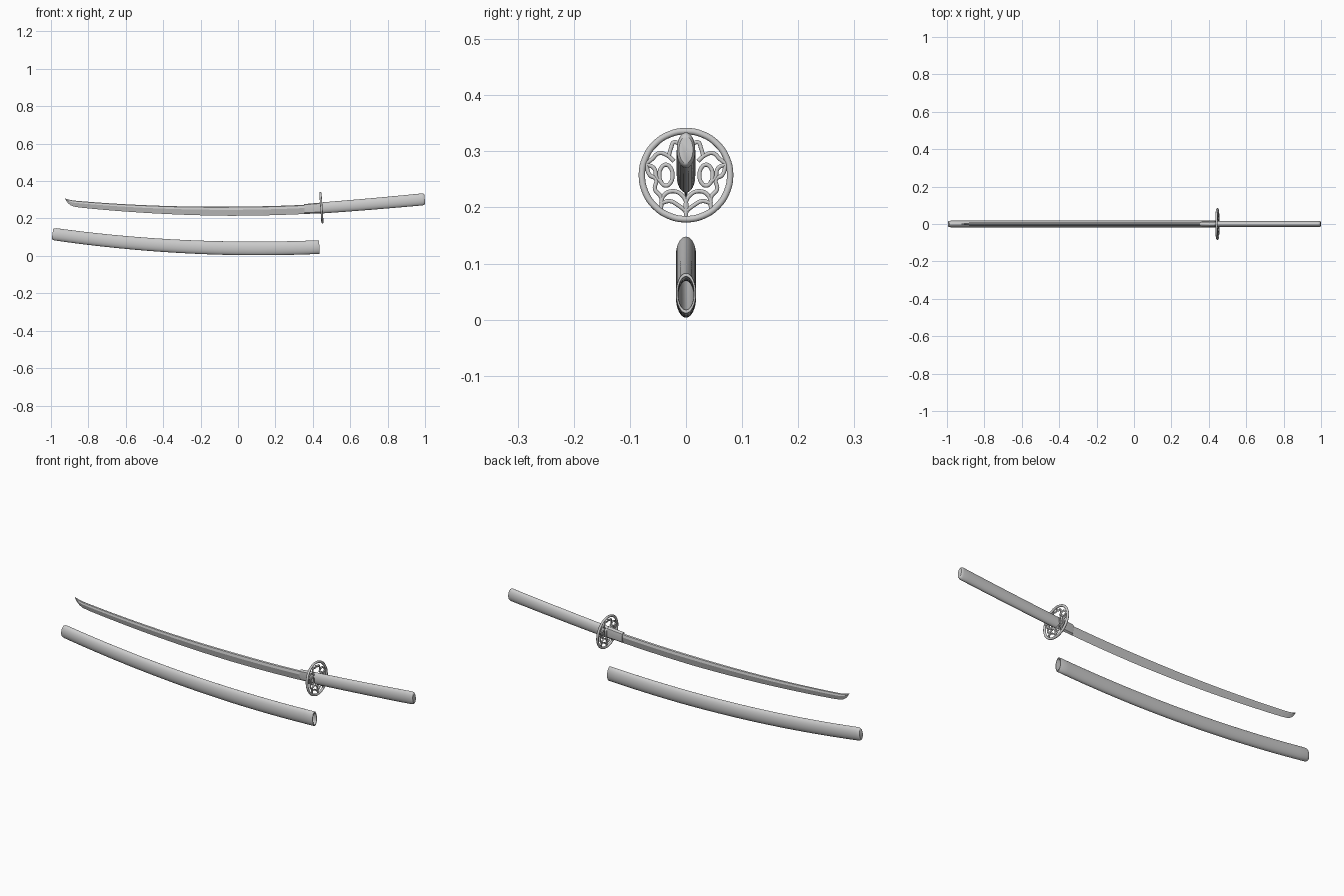
import bpy, math
from mathutils import Vector, Matrix

if "Cube" in bpy.data.objects:
    bpy.data.objects.remove(bpy.data.objects["Cube"])


def finish(ob, angle=35):
    bpy.ops.object.select_all(action='DESELECT')
    ob.select_set(True)
    bpy.context.view_layer.objects.active = ob
    bpy.ops.object.shade_smooth_by_angle(angle=math.radians(angle))
    return ob


def ellipse(n=40):
    return [(math.cos(2 * math.pi * i / n), math.sin(2 * math.pi * i / n)) for i in range(n)]


def loft(name, stations, section, caps=(True, True), angle=35):
    """stations: (x, z centre, slope, half width, half height)"""
    n, verts, faces = len(section), [], []
    for x, z, slope, w, h in stations:
        a = math.atan(slope)
        for u, v in section:
            verts.append((x - v * h * math.sin(a), u * w, z + v * h * math.cos(a)))
    for i in range(len(stations) - 1):
        for j in range(n):
            k = (j + 1) % n
            faces.append((i * n + j, i * n + k, (i + 1) * n + k, (i + 1) * n + j))
    if caps[0]:
        faces.append(tuple(range(n))[::-1])
    if caps[1]:
        faces.append(tuple(range(len(verts) - n, len(verts))))
    me = bpy.data.meshes.new(name)
    me.from_pydata(verts, [], faces)
    ob = bpy.data.objects.new(name, me)
    bpy.context.collection.objects.link(ob)
    bpy.context.view_layer.objects.active = ob
    ob.select_set(True)
    bpy.ops.object.mode_set(mode='EDIT')
    bpy.ops.mesh.select_all(action='SELECT')
    bpy.ops.mesh.normals_make_consistent(inside=False)
    bpy.ops.object.mode_set(mode='OBJECT')
    return finish(ob, angle)


# scabbard: curved hollow oval tube, rounded at the far end
def sheath(x, w, h):
    return (x, 0.040 + 0.065 * (x - 0.1) ** 2, 0.13 * (x - 0.1), w, h)


st = [sheath(-0.992 + dx, 0.018 * s, 0.033 * s) for dx, s in
      ((0, 0.74), (0.002, 0.85), (0.007, 0.94), (0.016, 1.0))]
N = 32
for i in range(1, N + 1):
    t = i / N
    st.append(sheath(-0.976 + 1.409 * t, 0.018, 0.033 + 0.0035 * min(1, t * 1.4)))
st += [sheath(0.435, 0.0172, 0.0355), sheath(0.435, 0.0145, 0.030)]
st += [sheath(0.43 - 1.38 * i / N, 0.0138, 0.029) for i in range(N + 1)]
loft("scabbard", st, ellipse())


# blade: ridged section with sharp lower edge and peaked back
def spine(x):
    return 0.239 + 0.058 * (x + 0.05) ** 2


sec = [(0, -1), (1, 0.3), (0.68, 0.86), (0, 1), (-0.68, 0.86), (-1, 0.3)]
st = []
for x, top, bottom in ((-0.925, 0.308, 0.3065), (-0.918, 0.305, 0.294), (-0.908, 0.302, 0.281),
                       (-0.895, 0.299, 0.271), (-0.88, 0.296, 0.264)):
    h = (top - bottom) / 2
    st.append((x, (top + bottom) / 2, 0, 0.0068 * min(1, h / 0.016), h))
for i in range(1, 37):
    t = i / 36
    x = -0.88 + 1.25 * t
    st.append((x, spine(x), 0, 0.0068 + 0.0017 * t, 0.017 + 0.0075 * min(1, t * 1.5)))
loft("blade", st, sec, angle=12)

# blade collar
collar = [(0, -1), (0.65, -0.75), (1, 0.2), (0.85, 0.85), (0.4, 1),
          (-0.4, 1), (-0.85, 0.85), (-1, 0.2), (-0.65, -0.75)]
loft("blade_collar", [(0.355, 0.2505, 0.05, 0.011, 0.0255), (0.358, 0.2507, 0.05, 0.012, 0.0265),
                      (0.445, 0.2565, 0.07, 0.013, 0.0285)], collar)

# grip: oval, rising gently to a rounded end
st = []
for i in range(21):
    t = i / 20
    st.append((0.44 + 0.545 * t, 0.256 + 0.040 * t + 0.006 * t * t, 0.075 + 0.02 * t,
               0.0165, 0.0295 + 0.0025 * t))
for x, s in ((0.991, 0.96), (0.996, 0.87), (0.9985, 0.75)):
    st.append((x, 0.303, 0.09, 0.0165 * s, 0.032 * s))
loft("grip", st, ellipse())

# openwork guard, drawn in units of 1/560 around its centre, left half mirrored
place = Matrix.Translation((0.446, 0, 0.2575)) @ Matrix.Rotation(-0.07, 4, 'Y')


def rod(name, pts, radius, cyclic=False):
    cu = bpy.data.curves.new(name, 'CURVE')
    cu.dimensions = '3D'
    cu.bevel_depth, cu.bevel_resolution, cu.resolution_u = radius, 3, 8
    cu.use_fill_caps = True
    sp = cu.splines.new('BEZIER')
    sp.bezier_points.add(len(pts) - 1)
    for p, (u, v) in zip(sp.bezier_points, pts):
        p.co = Vector((0, u / 560, v / 560))
        p.handle_left_type = p.handle_right_type = 'AUTO'
    sp.use_cyclic_u = cyclic
    ob = bpy.data.objects.new(name, cu)
    bpy.context.collection.objects.link(ob)
    ob.matrix_world = place
    bpy.ops.object.select_all(action='DESELECT')
    ob.select_set(True)
    bpy.context.view_layer.objects.active = ob
    bpy.ops.object.convert(target='MESH')
    return finish(bpy.context.view_layer.objects.active, 50)


rod("guard_rim", [(44 * u, 44 * v) for u, v in ellipse(16)], 0.0060, True)
tracery = {
    "inner_loop": ([(20 + 6.5 * u, 10.5 * v) for u, v in ellipse(8)], True),
    "upper_petal": ([(42, 10), (34, 16), (27, 22), (19, 20), (12, 14)], False),
    "top_petal": ([(17, 20), (15, 27), (12, 33), (5, 31), (0, 36)], False),
    "side_petal": ([(40, 11), (36, 0), (30, -4), (31, -14), (25, -22), (25, -35)], False),
    "lower_petal": ([(25, -28), (16, -26), (8, -30), (0, -36)], False),
    "lower_stem": ([(25, -28), (22, -20), (13, -16), (4, -20), (0, -27), (0, -42)], False),
    "side_link": ([(40, 11), (32, 7), (29, -3), (24, -7)], False),
}
for part, (pts, cyc) in tracery.items():
    for side, s in (("left", -1), ("right", 1)):
        rod("guard_%s_%s" % (part, side), [(s * u, v) for u, v in pts], 0.0038, cyc)
